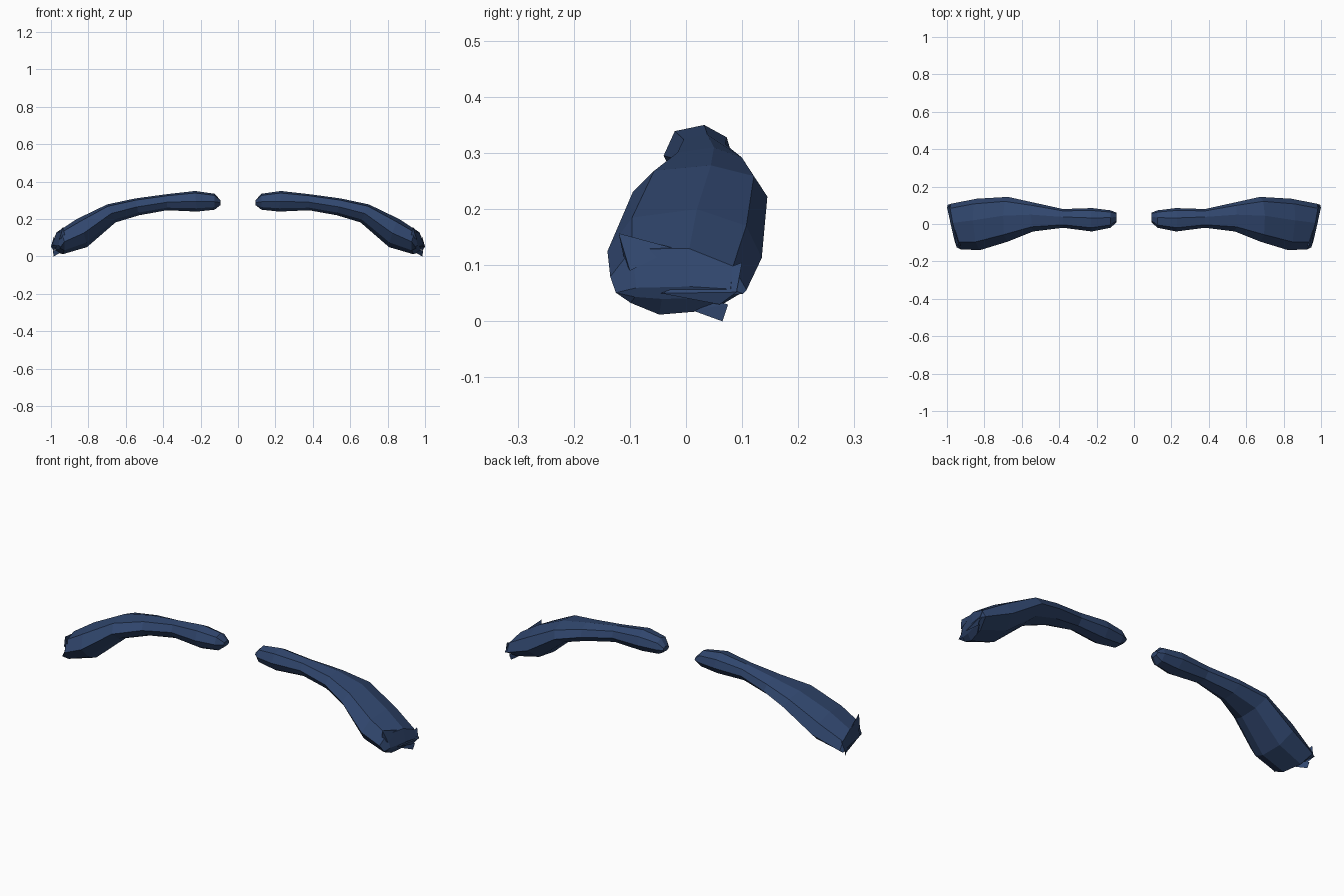
import bpy, bmesh

cube = bpy.data.objects.get("Cube")
if cube:
    bpy.data.objects.remove(cube)

navy = bpy.data.materials.new("navy_cloth")
navy.use_nodes = True
colour = (0.03, 0.062, 0.155, 1)
navy.diffuse_color = colour
navy.node_tree.nodes["Principled BSDF"].inputs["Base Color"].default_value = colour

# Eight-sided cross-section: across (front to back), up (bottom to top)
PROFILE = [(.15, .16), (0, .5), (.16, .9), (.58, 1),
           (.9, .8), (1, .42), (.75, .07), (.36, 0)]

# Rings from wrist to shoulder:
# top x, top z, bottom x, bottom z, front y, back y, sideways skew, front lift
RINGS = [
    (.093, .30, .093, .275, .01, .06, 0, 0),
    (.125, .335, .125, .25, -.02, .073, 0, 0),
    (.23, .35, .22, .24, -.04, .085, 0, 0),
    (.38, .333, .38, .247, -.02, .08, 0, 0),
    (.55, .31, .53, .22, -.04, .115, 0, 0),
    (.70, .278, .655, .182, -.095, .145, 0, 0),
    (.86, .2, .81, .05, -.14, .135, .02, 0),
    (.965, .132, .945, .012, -.135, .108, .055, .03),
    (.978, .062, .968, .04, -.125, .102, .05, 0),
]


def ring_points(ring, side):
    tx, tz, bx, bz, front, back, skew, lift = ring
    for across, up in PROFILE:
        x = bx + (tx - bx) * up + skew * (across - .5)
        z = bz + (tz - bz) * up + lift * (.5 - across) * up
        yield side * x, front + (back - front) * across, z


def make_object(name, bm):
    bmesh.ops.recalc_face_normals(bm, faces=bm.faces)
    mesh = bpy.data.meshes.new(name)
    bm.to_mesh(mesh)
    bm.free()
    mesh.materials.append(navy)
    obj = bpy.data.objects.new(name, mesh)
    bpy.context.collection.objects.link(obj)


def sleeve(name, side):
    bm = bmesh.new()
    loops = [[bm.verts.new(p) for p in ring_points(r, side)] for r in RINGS]
    n = len(PROFILE)
    for a, b in zip(loops, loops[1:]):
        for i in range(n):
            j = (i + 1) % n
            bm.faces.new((a[i], a[j], b[j], b[i]))
    bm.faces.new(loops[0])
    bm.faces.new(loops[-1])
    make_object(name, bm)


def flap(name, side, points):
    # Small pointed fold of cloth at the shoulder edge
    bm = bmesh.new()
    verts = [bm.verts.new((side * x, y, z)) for x, y, z in points]
    for i in range(4):
        bm.faces.new([v for k, v in enumerate(verts) if k != i])
    make_object(name, bm)


for label, side in (("left", 1), ("right", -1)):
    sleeve(label + "_sleeve", side)
    flap(label + "_lower_flap", side,
         [(.985, .065, 0), (.95, .01, .02), (.99, .075, .03), (.965, .04, .04)])
    flap(label + "_upper_flap", side,
         [(.935, -.12, .157), (.96, -.02, .13), (.955, -.1, .09), (.925, -.11, .11)])
    # Narrow corner closing the shoulder end
    flap(label + "_end_corner", side,
         [(1.0, .09, .052), (.985, .1, .105), (.97, -.045, .05), (.985, .06, .03)])
